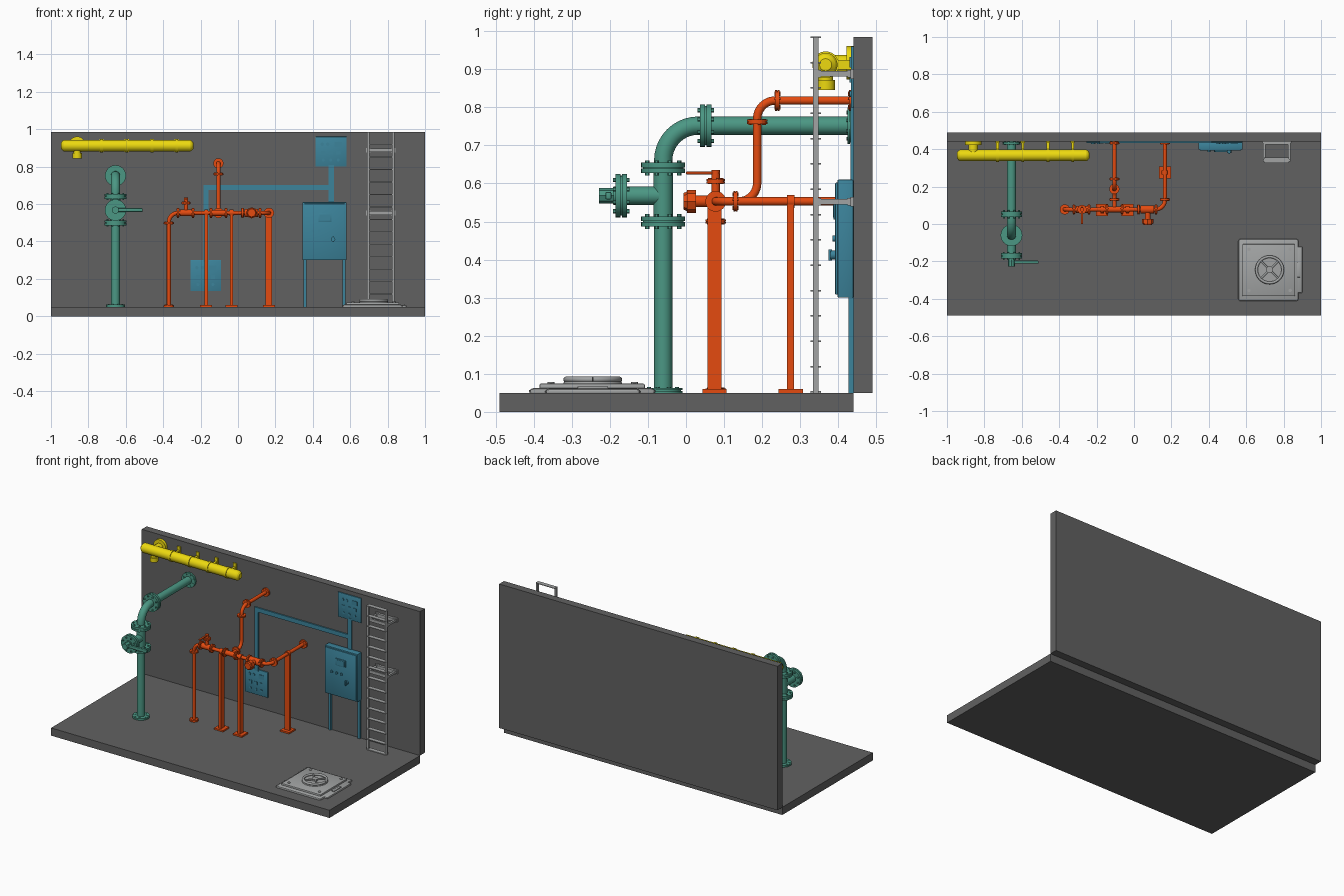
import bpy, bmesh
from math import pi, sin, cos
from mathutils import Vector as V, Matrix

if "Cube" in bpy.data.objects:
    bpy.data.objects.remove(bpy.data.objects["Cube"])

def material(name, rgb):
    m = bpy.data.materials.new(name)
    m.diffuse_color = (*rgb, 1)
    m.use_nodes = True
    m.node_tree.nodes["Principled BSDF"].inputs["Base Color"].default_value = m.diffuse_color
    return m

DARK = material("concrete", (0.12, 0.12, 0.12))
GREY = material("steel", (0.36, 0.37, 0.37))
GREEN = material("green_paint", (0.07, 0.31, 0.23))
RED = material("orange_paint", (0.78, 0.07, 0.005))
BLUE = material("blue_paint", (0.045, 0.23, 0.33))
YELLOW = material("yellow_paint", (0.85, 0.7, 0.005))
X, Y, Z = V((1, 0, 0)), V((0, 1, 0)), V((0, 0, 1))

class Part:
    """Collects primitives into one named object."""
    def __init__(self, name, mat):
        self.name, self.mat, self.bm = name, mat, bmesh.new()

    def box(self, x0, x1, y0, y1, z0, z1, bevel=0):
        m = Matrix.Translation(((x0+x1)/2, (y0+y1)/2, (z0+z1)/2)) @ Matrix.Diagonal((x1-x0, y1-y0, z1-z0, 1))
        vs = bmesh.ops.create_cube(self.bm, size=1, matrix=m)["verts"]
        if bevel:
            es = list({e for v in vs for e in v.link_edges})
            bmesh.ops.bevel(self.bm, geom=es, offset=bevel, segments=2, profile=0.5, affect='EDGES')

    def cyl(self, a, b, r, r2=None, n=32):
        a, b = V(a), V(b)
        d = b - a
        m = Matrix.Translation((a+b)/2) @ Z.rotation_difference(d).to_matrix().to_4x4()
        bmesh.ops.create_cone(self.bm, cap_ends=True, segments=n, radius1=r,
                              radius2=r if r2 is None else r2, depth=d.length, matrix=m)

    def tube(self, pts, r, bend=0, n=24):
        pts = [V(p) for p in pts]
        path = [pts[0]]
        for p, c, q in zip(pts, pts[1:], pts[2:]):
            if not bend:
                path.append(c)
                continue
            d1, d2 = (c-p).normalized(), (q-c).normalized()
            o = c - d1*bend + d2*bend
            path += [o - d2*bend*cos(t) + d1*bend*sin(t) for t in (i*pi/20 for i in range(11))]
        path.append(pts[-1])
        tan = (path[1]-path[0]).normalized()
        u = tan.orthogonal().normalized()
        rings = []
        for i, p in enumerate(path):
            t = (path[min(i+1, len(path)-1)] - path[max(i-1, 0)]).normalized()
            u = tan.rotation_difference(t) @ u
            tan, w = t, t.cross(u)
            rings.append([self.bm.verts.new(p + r*(u*cos(2*pi*k/n) + w*sin(2*pi*k/n))) for k in range(n)])
        for a, b in zip(rings, rings[1:]):
            for k in range(n):
                self.bm.faces.new((a[k], a[(k+1) % n], b[(k+1) % n], b[k]))
        self.bm.faces.new(rings[0][::-1])
        self.bm.faces.new(rings[-1])

    def flange(self, p, axis, r, t, bolts=8):
        # two bolted discs with a thin gasket
        p, u = V(p), axis.orthogonal().normalized()
        w = axis.cross(u)
        self.cyl(p - axis*t/2, p - axis*t*0.06, r)
        self.cyl(p + axis*t*0.06, p + axis*t/2, r)
        self.cyl(p - axis*t*0.1, p + axis*t*0.1, r*0.92)
        for k in range(bolts):
            a = 2*pi*(k+0.5)/bolts
            q = p + (u*cos(a) + w*sin(a))*r*0.78
            self.cyl(q - axis*t*0.72, q + axis*t*0.72, r*0.1, n=6)

    def done(self):
        bmesh.ops.recalc_face_normals(self.bm, faces=self.bm.faces)
        me = bpy.data.meshes.new(self.name)
        self.bm.to_mesh(me)
        self.bm.free()
        me.materials.append(self.mat)
        ob = bpy.data.objects.new(self.name, me)
        bpy.context.collection.objects.link(ob)
        bpy.ops.object.select_all(action='DESELECT')
        bpy.context.view_layer.objects.active = ob
        ob.select_set(True)
        bpy.ops.object.shade_smooth_by_angle(angle=0.6)

# floor slab and back wall
p = Part("floor", DARK); p.box(-1, 1, -0.49, 0.44, 0, 0.05); p.done()
p = Part("wall", DARK); p.box(-1, 1, 0.44, 0.49, 0.05, 0.985); p.done()

# large green pipe with a branch valve
p = Part("green_pipe", GREEN)
gx, gy = -0.655, -0.06
p.tube([(gx, gy, 0.05), (gx, gy, 0.752), (gx, 0.44, 0.752)], 0.024, 0.092, 32)
p.flange((gx, gy, 0.056), Z, 0.051, 0.012)
p.flange((gx, gy, 0.5), Z, 0.058, 0.027)
p.flange((gx, gy, 0.641), Z, 0.058, 0.027)
p.flange((gx, 0.052, 0.752), Y, 0.056, 0.03)
p.flange((gx, 0.432, 0.752), Y, 0.048, 0.014)
p.cyl((gx, gy, 0.513), (gx, gy, 0.628), 0.026)
p.done()
p = Part("green_valve", GREEN)
p.cyl((gx, gy, 0.568), (gx, -0.19, 0.568), 0.024)
p.flange((gx, -0.17, 0.568), Y, 0.057, 0.03)
p.cyl((gx, -0.18, 0.568), (gx, -0.228, 0.568), 0.02, n=8)
p.box(gx, -0.51, -0.212, -0.196, 0.558, 0.578, 0.004)
p.done()

# orange pipework: main run, riser and branch to the wall
p = Part("orange_pipes", RED)
r, my, mz, tx, ex = 0.011, 0.078, 0.553, -0.105, 0.165
p.tube([(-0.37, my, 0.05), (-0.37, my, mz), (ex, my, mz), (ex, 0.44, mz)], r, 0.05)
p.tube([(tx, my, mz), (tx, 0.187, mz), (tx, 0.187, 0.818), (tx, 0.44, 0.818)], r, 0.048)
for x in (-0.32, -0.24, -0.145, -0.065, 0.025, 0.118):
    p.flange((x, my, mz), X, 0.027, 0.011, 6)
for q, ax in (((-0.37, my, 0.5), Z), ((-0.37, my, 0.056), Z), ((tx, 0.13, mz), Y), ((ex, 0.13, mz), Y),
              ((tx, 0.187, 0.762), Z), ((tx, 0.24, 0.818), Y), ((tx, 0.434, 0.818), Y), ((ex, 0.434, mz), Y)):
    p.flange(q, ax, 0.027, 0.011, 6)
p.cyl((-0.14, my, mz), (-0.07, my, mz), 0.016)
p.done()

# lever valve on the main run
p = Part("lever_valve", RED)
vx = -0.278
p.cyl((vx-0.032, my, mz), (vx+0.032, my, mz), 0.018)
p.cyl((vx, my, mz), (vx, my, 0.635), 0.011)
p.flange((vx, my, 0.606), Z, 0.024, 0.011, 6)
p.box(vx-0.006, vx+0.006, 0, my+0.012, 0.624, 0.631, 0.002)
p.done()

# capped outlet facing forward
p = Part("front_outlet", RED)
p.cyl((0.035, my, mz), (0.108, my, mz), 0.022)
p.cyl((0.073, my, mz), (0.073, 0.02, mz), 0.015)
p.cyl((0.073, 0.026, mz), (0.073, 0.003, mz), 0.03, n=8)
p.cyl((0.073, 0.003, mz), (0.073, -0.006, mz), 0.026, 0.022, n=8)
p.done()

# flat posts with foot plates and saddles
for i, (x, y, along_x) in enumerate(((-0.17, 0.075, 1), (-0.035, 0.075, 1), (ex, 0.275, 0))):
    p = Part(f"pipe_support_{i+1}", RED)
    a, b = (0.009, 0.018) if along_x else (0.018, 0.009)
    p.box(x-a, x+a, y-b, y+b, 0.05, 0.545)
    p.box(x-0.032, x+0.032, y-0.032, y+0.032, 0.05, 0.06)
    ax = X if along_x else Y
    c = V((x, my if along_x else y, mz))
    p.cyl(c - ax*0.01, c + ax*0.01, 0.017)
    p.done()

# electrical cabinet on legs
p = Part("control_cabinet", BLUE)
p.box(0.345, 0.58, 0.398, 0.44, 0.30, 0.61, 0.003)
p.box(0.353, 0.572, 0.392, 0.40, 0.308, 0.602, 0.002)
for x in (0.35, 0.56):
    p.box(x, x+0.016, 0.427, 0.44, 0.05, 0.31)
p.box(0.43, 0.50, 0.388, 0.394, 0.505, 0.55, 0.001)
p.box(0.437, 0.493, 0.386, 0.39, 0.511, 0.544)
for x in (0.40, 0.435, 0.47):
    p.cyl((x, 0.394, 0.455), (x, 0.385, 0.455), 0.008, n=16)
p.cyl((0.508, 0.394, 0.412), (0.508, 0.38, 0.412), 0.012, n=16)
p.box(0.504, 0.512, 0.374, 0.384, 0.398, 0.426)
p.done()

# small wall panels with switches
for name, x0, x1, z0, z1 in (("upper_panel", 0.415, 0.58, 0.80, 0.96), ("lower_panel", -0.255, -0.09, 0.135, 0.30)):
    p = Part(name, BLUE)
    p.box(x0, x1, 0.433, 0.44, z0, z1, 0.001)
    for x in (x0+0.035, x0+0.065):
        p.cyl((x, 0.434, z1-0.04), (x, 0.429, z1-0.04), 0.009, n=16)
    p.box(x1-0.065, x1-0.025, 0.43, 0.434, z1-0.055, z1-0.028)
    for x in (x0+0.03, x0+0.07, x0+0.11):
        p.box(x, x+0.022, 0.43, 0.434, z0+0.065, z0+0.085)
        p.cyl((x+0.011, 0.434, z0+0.035), (x+0.011, 0.43, z0+0.035), 0.008, n=16)
    p.done()

# cable ducts
p = Part("cable_duct", BLUE)
p.box(0.483, 0.512, 0.432, 0.44, 0.60, 0.81)
p.box(-0.185, 0.49, 0.432, 0.44, 0.674, 0.702)
p.box(-0.185, -0.157, 0.432, 0.44, 0.29, 0.69)
p.done()

# yellow header pipe with wall brackets
p = Part("yellow_header", YELLOW)
hy, hz, hx = 0.367, 0.912, -0.86
p.cyl((-0.93, hy, hz), (-0.255, hy, hz), 0.031)
for s, x in ((-1, -0.93), (1, -0.255)):
    for k, (a, b) in enumerate(((0.031, 0.026), (0.026, 0.016))):
        p.cyl((x+s*k*0.008, hy, hz), (x+s*(k+1)*0.008, hy, hz), a, b)
p.cyl((hx, hy, hz), (hx, 0.44, hz), 0.026)
p.cyl((hx, 0.422, hz+0.005), (hx, 0.44, hz+0.005), 0.044)
p.cyl((hx, hy, hz), (hx, hy, 0.865), 0.019)
p.cyl((hx, hy, 0.872), (hx, hy, 0.845), 0.025)
for x in (-0.73, -0.595, -0.46, -0.328):
    p.cyl((x-0.007, hy, hz), (x+0.007, hy, hz), 0.035)
    p.box(x-0.007, x+0.007, hy, 0.44, hz-0.012, hz+0.012)
    p.box(x-0.011, x+0.011, 0.433, 0.44, hz-0.033, hz+0.035)
p.done()

# ladder
p = Part("ladder", GREY)
for x in (0.69, 0.823):
    p.box(x, x+0.013, 0.334, 0.348, 0.05, 0.985)
    for z in (0.552, 0.888):
        p.box(x, x+0.013, 0.335, 0.44, z-0.007, z+0.007)
        p.box(x-0.006, x+0.019, 0.432, 0.44, z-0.013, z+0.013)
for z in (0.552, 0.888):
    p.box(0.69, 0.836, 0.424, 0.44, z-0.01, z+0.01)
    p.box(0.69, 0.836, 0.345, 0.355, z-0.01, z+0.01)
for k in range(15):
    z = 0.052 + k*0.0666
    p.box(0.695, 0.83, 0.327, 0.355, z-0.002, z+0.002)
p.done()

# floor hatch with hand wheel
p = Part("floor_hatch", GREY)
cx, cy = 0.725, -0.245
p.box(0.557, 0.88, -0.412, -0.08, 0.045, 0.063, 0.012)
p.box(0.85, 0.902, -0.37, -0.12, 0.045, 0.061, 0.01)
p.box(0.58, 0.862, -0.385, -0.108, 0.055, 0.074, 0.004)
p.cyl((cx, cy, 0.07), (cx, cy, 0.08), 0.079, 0.075, n=48)
p.box(0.872, 0.89, -0.285, -0.205, 0.06, 0.067, 0.002)
for sx in (-1, 1):
    for sy in (-1, 1):
        p.cyl((cx+sx*0.11, cy+sy*0.11, 0.073), (cx+sx*0.11, cy+sy*0.11, 0.078), 0.009, n=12)
p.done()
p = Part("hatch_wheel", GREY)
p.tube([(cx+0.07*cos(k*pi/20), cy+0.07*sin(k*pi/20), 0.085) for k in range(41)], 0.0075, n=12)
p.cyl((cx, cy, 0.075), (cx, cy, 0.091), 0.018)
for a in (pi/4, 3*pi/4):
    d = V((cos(a), sin(a), 0))*0.07
    p.cyl(V((cx, cy, 0.085)) - d, V((cx, cy, 0.085)) + d, 0.005, n=12)
p.done()
